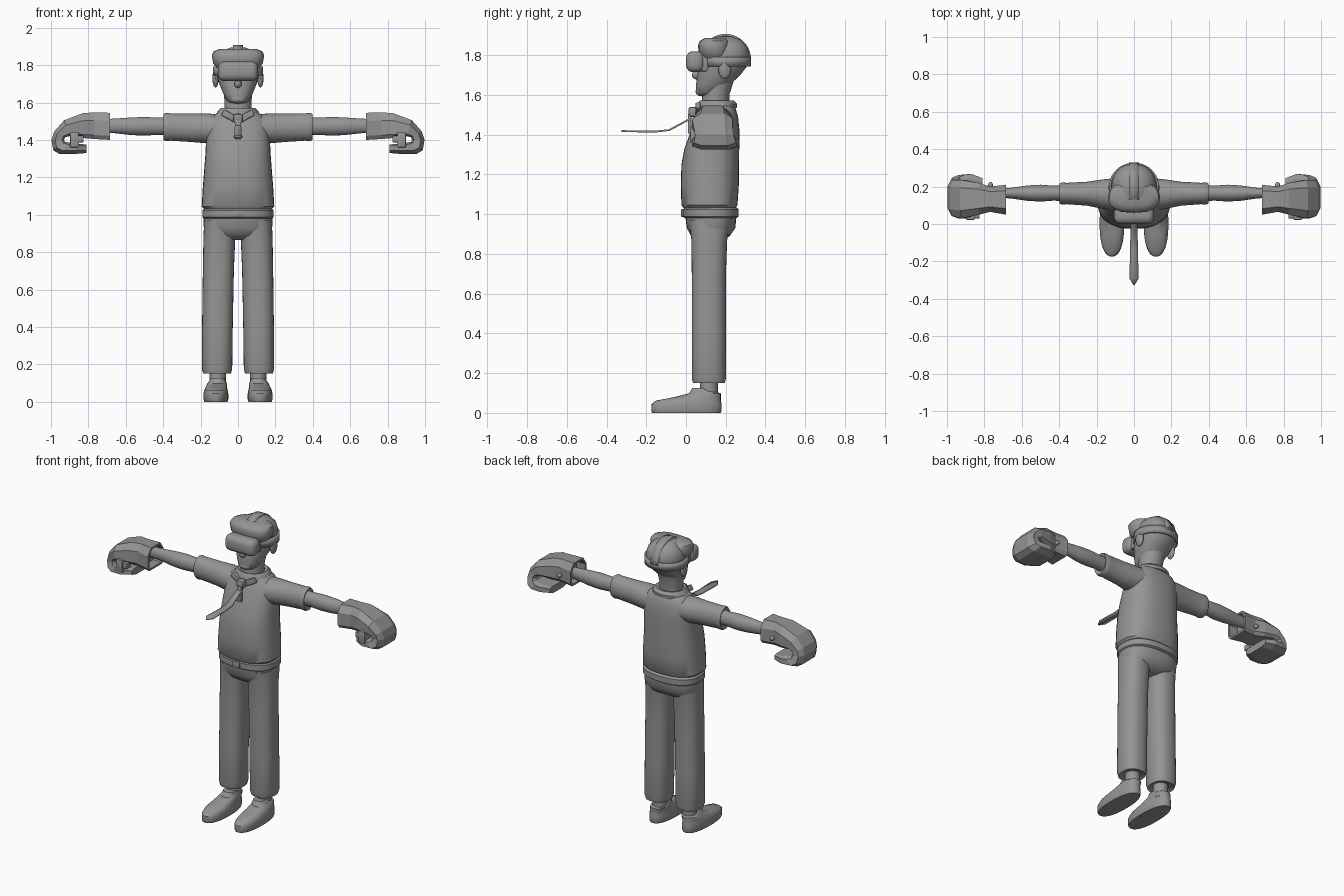
import bpy, bmesh, math
from mathutils import Vector, Matrix

if "Cube" in bpy.data.objects:
    bpy.data.objects.remove(bpy.data.objects["Cube"], do_unlink=True)

GREY = (0.3, 0.3, 0.3, 1)
grey = bpy.data.materials.new("plain_grey")
grey.use_nodes = True
grey.diffuse_color = GREY
grey.node_tree.nodes["Principled BSDF"].inputs["Base Color"].default_value = GREY


def finish(name, bm, smooth=True):
    """Turn a bmesh into a named, coloured object."""
    bmesh.ops.recalc_face_normals(bm, faces=bm.faces[:])
    mesh = bpy.data.meshes.new(name)
    bm.to_mesh(mesh)
    bm.free()
    mesh.materials.append(grey)
    mesh.polygons.foreach_set("use_smooth", [smooth] * len(mesh.polygons))
    if smooth:
        mesh.set_sharp_from_angle(angle=math.radians(40))
    obj = bpy.data.objects.new(name, mesh)
    bpy.context.collection.objects.link(obj)
    return obj


def skin(bm, loops):
    """Bridge closed loops of points and cap both ends; returns the first cap."""
    rows = [[bm.verts.new(p) for p in loop] for loop in loops]
    count = len(rows[0])
    for low, high in zip(rows, rows[1:]):
        for i in range(count):
            j = (i + 1) % count
            bm.faces.new((low[i], low[j], high[j], high[i]))
    bm.faces.new(rows[-1])
    return bm.faces.new(rows[0][::-1])


def loft(name, rings, axis="Z", side=1, power=2.0, segments=32):
    """Rings are (position, centre a, centre b, radius a, radius b)."""
    loops = []
    for t, a, b, ra, rb in rings:
        loop = []
        for i in range(segments):
            angle = math.tau * i / segments
            c, s = math.cos(angle), math.sin(angle)
            u = a + ra * math.copysign(abs(c) ** (2 / power), c)
            v = b + rb * math.copysign(abs(s) ** (2 / power), s)
            loop.append((side * t, u, v) if axis == "X" else (side * u, v, t))
        loops.append(loop)
    bm = bmesh.new()
    skin(bm, loops)
    return finish(name, bm)


def box(name, centre, size, bevel=0.0, turn=0.0, segments=2):
    bm = bmesh.new()
    matrix = Matrix.Translation(centre) @ Matrix.Rotation(turn, 4, "Y")
    bmesh.ops.create_cube(bm, size=1, matrix=matrix @ Matrix.Diagonal((*size, 1)))
    if bevel:
        bmesh.ops.bevel(bm, geom=bm.edges[:], offset=bevel, segments=segments,
                        affect="EDGES", profile=0.5)
    return finish(name, bm)


def ball(name, centre, size):
    bm = bmesh.new()
    bmesh.ops.create_uvsphere(bm, u_segments=16, v_segments=10, radius=1,
                              matrix=Matrix.Translation(centre) @ Matrix.Diagonal((*size, 1)))
    return finish(name, bm)


def strip(name, path, widths, across, thick, closed=False):
    """A thin strap along a path, widened along the across direction."""
    bm = bmesh.new()
    across = Vector(across)
    rows = [[bm.verts.new(Vector(p) + across * w * k) for k in (-1, 1)]
            for p, w in zip(path, widths)]
    for (a, b), (c, d) in zip(rows, rows[1:] + (rows[:1] if closed else [])):
        bm.faces.new((a, b, d, c))
    obj = finish(name, bm)
    solid = obj.modifiers.new("thickness", "SOLIDIFY")
    solid.thickness = thick
    solid.offset = 0
    return obj


# Shirt body and trouser top
loft("shirt", [(1.03, 0, .118, .18, .13), (1.045, 0, .118, .194, .141),
               (1.15, 0, .12, .188, .146), (1.25, 0, .122, .18, .145),
               (1.33, 0, .13, .174, .138), (1.42, 0, .147, .17, .122),
               (1.49, 0, .157, .165, .105), (1.53, 0, .16, .135, .09),
               (1.56, 0, .155, .085, .075)], power=2.5)
loft("trouser_seat", [(.865, 0, .12, .09, .055), (.89, 0, .123, .165, .097),
                      (.93, 0, .126, .183, .122), (1.0, 0, .125, .184, .13),
                      (1.04, 0, .122, .18, .126)], power=2.4)
loft("belt", [(.98, 0, .124, .182, .13), (.988, 0, .124, .191, .141),
              (1.024, 0, .124, .191, .141), (1.034, 0, .124, .18, .13)], power=2.4)
box("belt_buckle", (0, -.017, 1.006), (.05, .015, .04), .004)

# Collar with flaps, knot and wind-blown tie
loft("collar", [(1.535, 0, .155, .115, .1), (1.555, 0, .158, .108, .1),
                (1.572, 0, .155, .092, .085), (1.565, 0, .152, .07, .066)])
for side, label in ((1, "left"), (-1, "right")):
    box(label + "_collar_flap", (side * .05, .06, 1.53), (.075, .025, .035), .006, side * -.5)
box("tie_knot", (0, .035, 1.515), (.05, .045, .05), .012)
tie = [(0, .035, 1.5), (0, .012, 1.475), (0, -.035, 1.45), (0, -.085, 1.423),
       (0, -.15, 1.416), (0, -.29, 1.417), (0, -.325, 1.419)]
strip("tie", tie, [.016, .017, .018, .02, .021, .025, .004], (1, 0, 0), .009)
box("tie_tail", (0, .018, 1.455), (.034, .018, .1), .005)

# Head, neck and face
loft("neck", [(1.52, 0, .15, .076, .072), (1.6, 0, .15, .072, .068),
              (1.68, 0, .165, .078, .078)])
loft("head", [(1.597, 0, .105, .04, .04), (1.61, 0, .117, .06, .065),
              (1.65, 0, .135, .08, .085), (1.7, 0, .165, .1, .108),
              (1.75, 0, .19, .114, .122), (1.8, 0, .197, .12, .124),
              (1.845, 0, .197, .108, .113), (1.878, 0, .195, .078, .083),
              (1.894, 0, .195, .04, .042), (1.897, 0, .195, .01, .01)], power=2.2)
ball("chin", (0, .08, 1.617), (.045, .032, .024))
ball("lips", (0, .07, 1.655), (.032, .018, .012))
ball("nose", (0, .055, 1.7), (.02, .026, .022))
loft("front_hair", [(1.785, 0, .15, .115, .07), (1.81, 0, .142, .133, .078),
                    (1.85, 0, .142, .14, .082), (1.872, 0, .145, .132, .075),
                    (1.887, 0, .15, .1, .055)], power=2.6, segments=16)

# Goggles with side band and crown strap
box("goggles", (0, .046, 1.767), (.215, .092, .105), .035, segments=4)
box("goggle_cushion", (0, .095, 1.767), (.185, .05, .1), .015)
STEPS = 40
turns = [math.tau * i / STEPS for i in range(STEPS)]
band = [(.128 * math.cos(a), .2 + .122 * math.sin(a), 1.768) for a in turns]
strip("head_band", band, [.024] * STEPS, (0, 0, 1), .012, closed=True)
arc = [math.pi * i / 20 for i in range(21)]
crown = [(0, .198 - .124 * math.cos(a), 1.775 + .126 * math.sin(a)) for a in arc]
strip("crown_strap", crown, [.027] * len(crown), (1, 0, 0), .012)


def glove(label, side):
    """A faceted mitten that curls under; rows are outer x z, inner x z, y range."""
    rows = [(.685, 1.545, .685, 1.4, .05, .21), (.77, 1.547, .77, 1.405, .065, .2),
            (.83, 1.543, .83, 1.41, .05, .22), (.93, 1.505, .9, 1.42, .03, .235),
            (.983, 1.445, .925, 1.415, .04, .235), (.997, 1.4, .93, 1.4, .045, .24),
            (.988, 1.345, .925, 1.39, .04, .25), (.955, 1.325, .9, 1.385, .03, .262),
            (.87, 1.325, .87, 1.382, .03, .268), (.81, 1.33, .81, 1.375, .065, .245)]
    loops = []
    for ox, oz, ix, iz, front, back in rows:
        loop = []
        # Chamfered rectangle: u runs front to back, v runs outer to inner
        for u, v in ((.2, 0), (.8, 0), (1, .3), (1, .85), (.9, 1), (.1, 1), (0, .85), (0, .3)):
            loop.append((side * (ox + (ix - ox) * v), front + (back - front) * u,
                         oz + (iz - oz) * v))
        loops.append(loop)
    bm = bmesh.new()
    cuff = skin(bm, loops)
    bmesh.ops.recalc_face_normals(bm, faces=bm.faces[:])
    # Hollow cuff
    bmesh.ops.inset_region(bm, faces=[cuff], thickness=.014)
    inner = bmesh.ops.extrude_face_region(bm, geom=[cuff])["geom"]
    bmesh.ops.translate(bm, vec=(side * .06, 0, 0),
                        verts=[g for g in inner if isinstance(g, bmesh.types.BMVert)])
    bmesh.ops.delete(bm, geom=[cuff], context="FACES_ONLY")
    finish(label + "_glove", bm, smooth=False)
    box(label + "_glove_thumb", (side * .875, .055, 1.4), (.045, .065, .08), .004)
    box(label + "_thumb_tip", (side * .85, .055, 1.405), (.05, .05, .035), .004)
    ball(label + "_glove_stud", (side * .768, .205, 1.455), (.014, .02, .014))


# Paired limbs
for side, label in ((1, "left"), (-1, "right")):
    ball(label + "_ear", (side * .12, .195, 1.73), (.017, .032, .05))
    loft(label + "_sleeve", [(.08, .157, 1.46, .09, .075), (.17, .16, 1.462, .078, .08),
                             (.25, .162, 1.465, .064, .076), (.36, .163, 1.469, .057, .073),
                             (.385, .163, 1.469, .06, .076), (.398, .163, 1.469, .054, .07),
                             (.39, .163, 1.47, .04, .045)], "X", side)
    loft(label + "_forearm", [(.36, .163, 1.474, .042, .05), (.43, .165, 1.473, .04, .046),
                              (.5, .165, 1.473, .045, .05), (.57, .165, 1.473, .041, .047),
                              (.66, .165, 1.475, .028, .039), (.75, .165, 1.475, .024, .035)],
         "X", side)
    glove(label, side)
    loft(label + "_trouser_leg", [(.16, .112, .115, .06, .065), (.15, .112, .115, .074, .08),
                                  (.175, .112, .115, .081, .086), (.4, .11, .115, .082, .086),
                                  (.7, .105, .115, .083, .086), (.87, .1, .117, .085, .09),
                                  (.97, .093, .12, .088, .105)], side=side, power=2.4)
    loft(label + "_ankle", [(.07, .108, .115, .044, .045), (.17, .108, .115, .043, .045)],
         side=side)
    loft(label + "_shoe", [(0, .118, .002, .062, .172), (.012, .118, .002, .066, .177),
                           (.045, .118, .003, .066, .176), (.062, .118, .012, .062, .163),
                           (.078, .116, .055, .057, .12), (.098, .112, .095, .052, .08),
                           (.126, .108, .066, .036, .034)], side=side, power=2.3)
